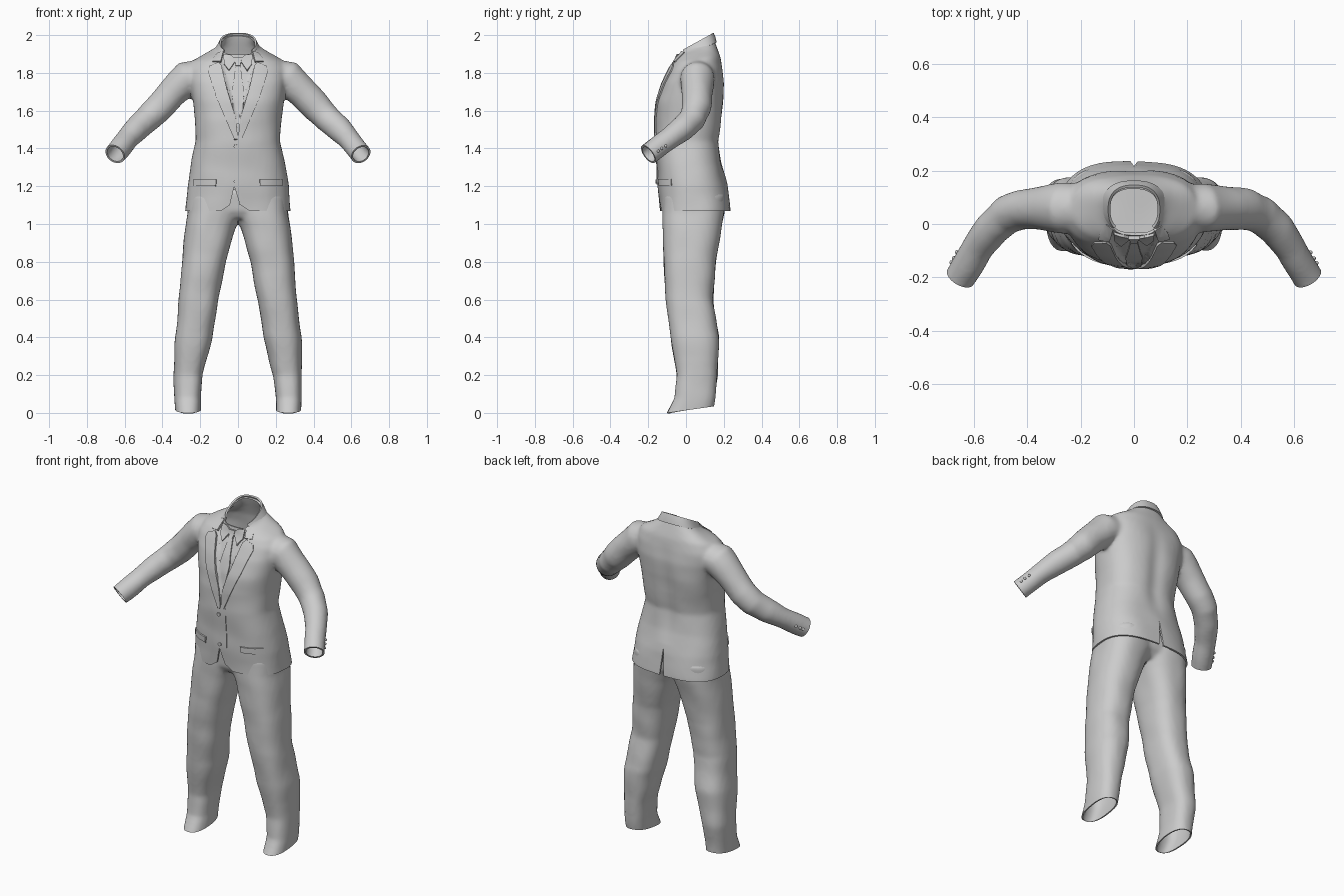
import bpy, bmesh, math
from mathutils import Vector, noise
from mathutils.bvhtree import BVHTree

cube = bpy.data.objects.get("Cube")
if cube:
    bpy.data.objects.remove(cube)

GREY = (0.6, 0.6, 0.6, 1)
cloth = bpy.data.materials.new("grey cloth")
cloth.use_nodes = True
cloth.diffuse_color = GREY
cloth.node_tree.nodes["Principled BSDF"].inputs["Base Color"].default_value = GREY


def ring(z, x0, x1, y0, y1, tilt=0.0, power=2.5, start=0, sweep=360, n=48):
    """Rounded-box cross-section; tilt raises the back."""
    cx, cy, pts = (x0 + x1) / 2, (y0 + y1) / 2, []
    for i in range(n):
        a = math.radians(start + sweep * i / (n if sweep == 360 else n - 1))
        c, s = math.cos(a), math.sin(a)
        x = cx + (x1 - x0) / 2 * math.copysign(abs(c) ** (2 / power), c)
        y = cy + (y1 - y0) / 2 * math.copysign(abs(s) ** (2 / power), s)
        pts.append(Vector((x, y, z + tilt * (y - cy))))
    return pts


def loft(bm, rings, closed=True):
    rows = [[bm.verts.new(p) for p in r] for r in rings]
    n = len(rows[0])
    faces = []
    for a, b in zip(rows, rows[1:]):
        for i in range(n if closed else n - 1):
            j = (i + 1) % n
            faces.append(bm.faces.new((a[i], a[j], b[j], b[i])))
    if closed:
        faces += [bm.faces.new(rows[0]), bm.faces.new(rows[-1])]
        bmesh.ops.recalc_face_normals(bm, faces=faces)


def tube(bm, path, n=24):
    pts = [Vector(p[:3]) for p in path]
    rings = []
    for i, p in enumerate(pts):
        d = (pts[min(i + 1, len(pts) - 1)] - pts[max(i - 1, 0)]).normalized()
        u = d.cross(Vector((0, 0, 1))).normalized()
        v = d.cross(u)
        angles = [math.tau * k / n for k in range(n)]
        rings.append([p + path[i][3] * (u * math.cos(a) + v * math.sin(a)) for a in angles])
    loft(bm, rings)


def evaluated(obj):
    dg = bpy.context.evaluated_depsgraph_get()
    return bpy.data.meshes.new_from_object(obj.evaluated_get(dg))


def make_object(bm, name):
    mesh = bpy.data.meshes.new(name)
    bm.to_mesh(mesh)
    bm.free()
    obj = bpy.data.objects.new(name, mesh)
    bpy.context.collection.objects.link(obj)
    return obj


def fuse(bm):
    """Blend overlapping closed volumes into one soft skin."""
    obj = make_object(bm, "helper")
    rm = obj.modifiers.new("remesh", 'REMESH')
    rm.mode, rm.voxel_size = 'VOXEL', 0.012
    sm = obj.modifiers.new("smooth", 'SMOOTH')
    sm.factor, sm.iterations = 0.5, 6
    out = bmesh.new()
    out.from_mesh(evaluated(obj))
    bpy.data.objects.remove(obj)
    out.normal_update()
    for v in out.verts:
        v.co += v.normal * (0.002 + 0.006 * noise.noise(v.co * 7))
    return out


def finish(bm, name, thickness):
    obj = make_object(bm, name)
    if thickness:
        so = obj.modifiers.new("solid", 'SOLIDIFY')
        so.thickness, so.offset = thickness, -1
        obj.data = evaluated(obj)
        obj.modifiers.clear()
    obj.data.materials.clear()
    obj.data.materials.append(cloth)
    bpy.ops.object.select_all(action='DESELECT')
    obj.select_set(True)
    bpy.context.view_layer.objects.active = obj
    bpy.ops.object.shade_smooth_by_angle(angle=math.radians(40))
    return obj


def cut(bm, point, normal, region, clear=True):
    """Slice the faces inside a region, dropping the side the normal points to."""
    faces = [f for f in bm.faces if region(f.calc_center_median())]
    geom = set(faces)
    for f in faces:
        geom.update(f.verts)
        geom.update(f.edges)
    bmesh.ops.bisect_plane(bm, geom=list(geom), plane_co=point, plane_no=normal, clear_outer=clear)


def slit(bm, side, x, top, left, right, hem):
    """Open an upside-down V at the hem, on the front (-1) or back (+1)."""
    def near(c):
        return c.y * side > 0.05 and c.z < top and abs(c.x) < 0.15
    for end in (left, right):
        cut(bm, (x, 0, top), (top - hem, 0, end - x), near, clear=False)

    def inside(c):
        t = (top - c.z) / (top - hem)
        return near(c) and x + (left - x) * t < c.x < x + (right - x) * t
    doomed = [f for f in bm.faces if inside(f.calc_center_median())]
    bmesh.ops.delete(bm, geom=doomed, context='FACES')


def patch(name, outline, surface, thickness, mirror=1, step=0.02):
    """Lay a flat xz outline onto the front of a surface as a thin piece of cloth."""
    bm = bmesh.new()
    bm.faces.new([bm.verts.new((x * mirror, 0, z)) for x, z in outline])
    bmesh.ops.triangulate(bm, faces=bm.faces[:])
    for axis in (0, 2):
        values = [v.co[axis] for v in bm.verts]
        k = min(values) + step
        while k < max(values):
            co, no = Vector(), Vector()
            co[axis], no[axis] = k, 1
            bmesh.ops.bisect_plane(bm, geom=bm.verts[:] + bm.edges[:] + bm.faces[:],
                                   plane_co=co, plane_no=no)
            k += step
    for f in bm.faces:
        f.normal_update()
        if f.normal.y > 0:
            f.normal_flip()
    for v in bm.verts:
        hit = surface.ray_cast(Vector((v.co.x, -1, v.co.z)), Vector((0, 1, 0)))[0]
        if hit is None:
            hit = surface.find_nearest(v.co)[0]
        v.co.y = hit.y - thickness
    finish(bm, name, thickness + 0.006)


# Jacket: torso and sleeves fused together
bm = bmesh.new()
torso = [(1.0, .278, -.137, .237, 0), (1.07, .278, -.138, .237, 0), (1.2, .266, -.145, .216, 0),
         (1.32, .245, -.152, .187, 0), (1.44, .223, -.16, .172, 0), (1.55, .226, -.16, .192, 0),
         (1.65, .24, -.15, .202, 0), (1.75, .255, -.124, .203, 0), (1.82, .26, -.09, .193, 0),
         (1.87, .23, -.068, .18, .1), (1.905, .16, -.052, .165, .2), (1.93, .108, -.045, .15, .4),
         (1.96, .092, -.037, .136, .55), (2.02, .088, -.02, .13, .55)]
loft(bm, [ring(z, -w, w, f, b, t) for z, w, f, b, t in torso])
sleeve = [(.15, .06, 1.80, .08), (.265, .06, 1.772, .092), (.35, .06, 1.69, .08),
          (.42, .055, 1.615, .075), (.475, .035, 1.56, .071), (.53, -.015, 1.51, .065),
          (.585, -.09, 1.45, .058), (.65, -.2, 1.37, .055), (.7, -.285, 1.31, .054)]
for m in (1, -1):
    tube(bm, [(x * m, y, z, r) for x, y, z, r in sleeve])
bm = fuse(bm)

# Spine groove, then the recessed shirt front between the lapels
for v in bm.verts:
    if v.co.y > 0.1 and 1.25 < v.co.z < 1.85:
        fade = math.sin(math.pi * (v.co.z - 1.25) / 0.6)
        v.co.y -= 0.014 * fade * math.exp(-(v.co.x / 0.05) ** 2)
outer = BVHTree.FromBMesh(bm)
for v in bm.verts:
    x, y, z = v.co
    if y < 0.02 and 1.5 < z < 1.9:
        half = 0.1 * min((z - 1.5) / 0.36, 1)
        depth = max(0, min(1, (half - abs(x)) / 0.015)) * min(1, (1.9 - z) / 0.04)
        v.co.y += 0.018 * depth
inner = BVHTree.FromBMesh(bm)

# Open the hem, neck and cuffs, then the vent and front cutaway
cut(bm, (0, 0, 1.07), (0, 0, -1), lambda c: c.z < 1.2)
cut(bm, (0, .045, 1.945), (0, -.55, 1), lambda c: c.z > 1.85 and abs(c.x) < 0.13)
for m in (1, -1):
    cut(bm, (.65 * m, -.2, 1.37), (.065 * m, -.11, -.08), lambda c: c.x * m > 0.55)
slit(bm, 1, 0, 1.23, -.014, .014, 1.07)
slit(bm, -1, -.02, 1.2, -.05, .02, 1.07)
slit(bm, -1, -.015, 1.12, -.09, .06, 1.07)
finish(bm, "jacket", 0.01)

# Trousers: two legs and a seat fused together
bm = bmesh.new()
leg = [(1.16, -.03, .262, -.12, .208), (1.06, -.02, .265, -.122, .202), (.98, .015, .276, -.122, .186),
       (.8, .068, .294, -.118, .156), (.6, .105, .311, -.105, .142), (.4, .137, .332, -.08, .172),
       (.2, .188, .338, -.05, .166), (.08, .2, .333, -.06, .15), (0, .2, .33, -.1, .14),
       (-.08, .2, .33, -.13, .135)]
for m in (1, -1):
    loft(bm, [ring(z, *sorted((a * m, b * m)), f, k) for z, a, b, f, k in leg])
loft(bm, [ring(z, -w, w, f, k) for z, w, f, k in
          [(1.03, .2, -.09, .15), (1.07, .25, -.115, .19), (1.18, .255, -.118, .2)]])
bm = fuse(bm)
cut(bm, (0, .03, .018), (0, .14, -1), lambda c: c.z < 0.2)
finish(bm, "trousers", 0.008)

# Jacket collar wrapping the back of the neck
bm = bmesh.new()
loft(bm, [ring(z, -w, w, f, b, t, start=-45, sweep=270) for z, w, f, b, t in
          [(1.92, .122, -.045, .163, .4), (1.94, .108, -.042, .156, .5), (1.962, .097, -.037, .146, .55)]],
     closed=False)
finish(bm, "jacket_collar", 0.01)

# Lapels, collar ends and shirt collar, on both sides
lapel = [(0, 1.45), (.012, 1.56), (.06, 1.72), (.088, 1.84), (.105, 1.857), (.15, 1.838),
         (.16, 1.812), (.115, 1.67), (.055, 1.53), (.02, 1.45)]
collar_end = [(.078, 1.915), (.092, 1.862), (.135, 1.862), (.128, 1.885), (.105, 1.91)]
wing = [(.008, 1.872), (.048, 1.815), (.075, 1.85), (.076, 1.9), (.04, 1.897)]
flap = [(.115, 1.238), (.235, 1.238), (.238, 1.203), (.118, 1.205)]
for side, m in (("left", 1), ("right", -1)):
    patch(side + "_lapel", lapel, outer, 0.008, m)
    patch(side + "_collar_end", collar_end, outer, 0.008, m)
    patch(side + "_shirt_collar", wing, inner, 0.011, m)
    patch(side + "_pocket_flap", flap, outer, 0.009, m)

# Tie, front overlap and buttons
patch("tie_knot", [(-.02, 1.882), (.02, 1.882), (.012, 1.84), (-.012, 1.84)], inner, 0.014)
patch("tie_blade", [(-.012, 1.845), (.012, 1.845), (.032, 1.7), (.02, 1.53), (-.02, 1.53),
                    (-.032, 1.7)], inner, 0.008)
patch("front_overlap", [(-.022, 1.21), (-.022, 1.45), (0, 1.47), (.03, 1.45), (.03, 1.21)], outer, 0.004)
for i, z in enumerate((1.41, 1.225)):
    dot = [(.011 * math.cos(a) - .012, z + .011 * math.sin(a))
           for a in (math.tau * k / 16 for k in range(16))]
    patch(f"front_button_{i + 1}", dot, outer, 0.01)

# Small buttons along the outer cuff
for m in (1, -1):
    bm = bmesh.new()
    for t in (0.45, 0.62, 0.79):
        p = Vector((.585, -.09, 1.45)).lerp(Vector((.65, -.2, 1.37)), t) + Vector((.08, .05, 0))
        p.x *= m
        made = bmesh.ops.create_icosphere(bm, subdivisions=2, radius=0.008)
        bmesh.ops.translate(bm, verts=made["verts"], vec=outer.find_nearest(p)[0])
    finish(bm, ("left" if m > 0 else "right") + "_cuff_buttons", 0)
